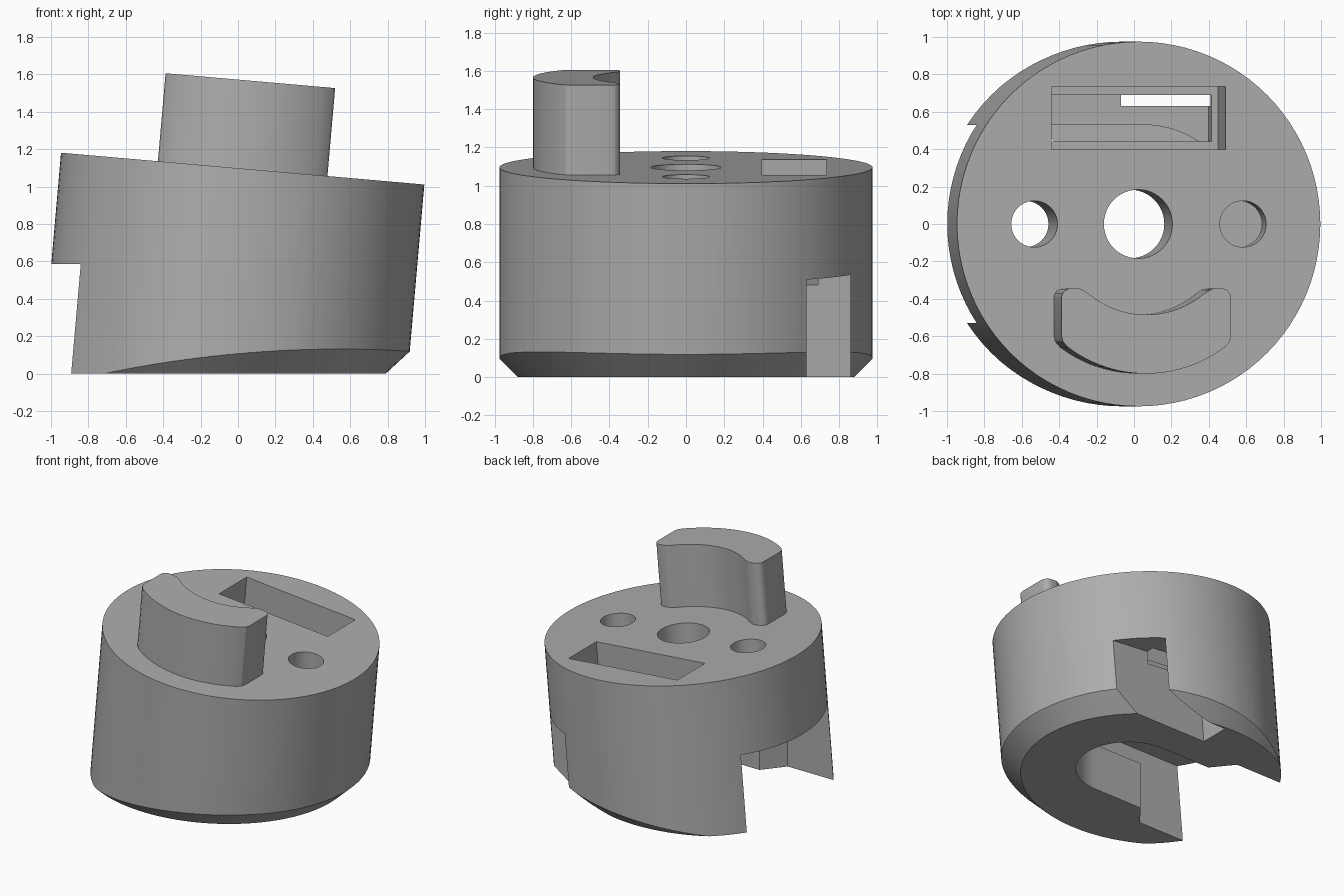
import bpy, bmesh
from math import radians, sin, cos, pi
from mathutils import Matrix

cube = bpy.data.objects.get("Cube")
if cube:
    bpy.data.objects.remove(cube, do_unlink=True)

grey = bpy.data.materials.new("plain_grey")
grey.use_nodes = True
COLOUR = (0.42, 0.42, 0.42, 1)
grey.diffuse_color = COLOUR
grey.node_tree.nodes["Principled BSDF"].inputs["Base Color"].default_value = COLOUR

# Frame of the tilted top face; its local z = 0 is the top plane
TILT = Matrix.Translation((0.025, 0, 1.096)) @ Matrix.Rotation(radians(5), 4, 'Y')
LEVEL = Matrix.Identity(4)


def arc(cx, cy, rx, ry, a0, a1, n):
    """Points on an ellipse from angle a0 to a1 in degrees."""
    return [(cx + rx * cos(radians(a0 + (a1 - a0) * i / n)),
             cy + ry * sin(radians(a0 + (a1 - a0) * i / n))) for i in range(n + 1)]


def circle(cx, cy, rx, ry=None, n=96):
    return arc(cx, cy, rx, ry or rx, 0, 360, n)[:-1]


def rect(x0, x1, y0, y1):
    return [(x0, y0), (x1, y0), (x1, y1), (x0, y1)]


def prism(name, outline, z0, z1, frame, top=None):
    """Solid between an outline at z0 and the same (or another) outline at z1."""
    bm = bmesh.new()
    low = [bm.verts.new((x, y, z0)) for x, y in outline]
    high = [bm.verts.new((x, y, z1)) for x, y in (top or outline)]
    bm.faces.new(low[::-1])
    bm.faces.new(high)
    for i in range(len(low)):
        j = (i + 1) % len(low)
        bm.faces.new((low[i], low[j], high[j], high[i]))
    bmesh.ops.recalc_face_normals(bm, faces=bm.faces)
    bm.transform(frame)
    mesh = bpy.data.meshes.new(name)
    bm.to_mesh(mesh)
    bm.free()
    obj = bpy.data.objects.new(name, mesh)
    bpy.context.collection.objects.link(obj)
    mesh.materials.append(grey)
    return obj


def activate(obj):
    bpy.ops.object.select_all(action='DESELECT')
    obj.select_set(True)
    bpy.context.view_layer.objects.active = obj


def combine(target, tool, operation):
    mod = target.modifiers.new("cut", 'BOOLEAN')
    mod.operation, mod.object, mod.solver = operation, tool, 'EXACT'
    activate(target)
    bpy.ops.object.modifier_apply(modifier=mod.name)
    bpy.data.objects.remove(tool, do_unlink=True)


# Tilted drum, trimmed level at the base with a fading chamfer
body = prism("body", circle(0, 0, 0.975), -1.4, 0, TILT)
trim = prism("base_trim", circle(-0.18, 0, 0.97, 0.88), 0, 1.5, LEVEL,
             circle(-0.18, 0, 2.59, 2.38))
combine(body, trim, 'INTERSECT')

# T-shaped slot in the underside: lipped opening and wider cavity above
lip = [(-1.3, -0.53), (-0.5, -0.53), (-0.37, -0.37)]
lip += arc(0.05, 0, 0.37, 0.37, -90, 90, 32)
lip += [(x, -y) for x, y in lip[2::-1]]
cavity = [(-1.3, -0.53)] + arc(0.05, 0, 0.53, 0.53, -90, 90, 40) + [(-1.3, 0.53)]

cutters = [
    prism("slot_opening", lip, -0.2, 0.42, LEVEL),
    prism("slot_cavity", cavity, 0.36, 0.585, LEVEL),
    # Round holes in the top: centre and left go through, right is blind
    prism("centre_hole", circle(-0.003, 0, 0.184, n=48), -0.7, 0.1, TILT),
    prism("through_hole", circle(-0.56, 0, 0.124, n=40), -0.7, 0.1, TILT),
    prism("blind_hole", circle(0.56, 0, 0.124, n=40), -0.25, 0.1, TILT),
    # Stepped rectangular pocket
    prism("pocket", rect(-0.467, 0.467, 0.397, 0.735), -0.46, 0.1, TILT),
    prism("inner_pocket", rect(-0.43, 0.43, 0.44, 0.69), -0.62, -0.4, TILT),
    # Side channel below the pocket
    prism("channel", rect(-0.04, 1.3, 0.63, 0.86), -1.4, -0.524, TILT),
]
for tool in cutters:
    combine(body, tool, 'DIFFERENCE')

# Crescent key standing on the top
half = arc(0, -0.1, 0.7, 0.7, -90, -53, 12)
half += [(0.447, -0.63), (0.455, -0.6)]
half += arc(0.405, -0.395, 0.05, 0.05, 0, 90, 6)
half += arc(0.37, -0.405, 0.06, 0.06, 90, 130, 4)
half += arc(0, -0.005, 0.48, 0.48, -51, -90, 12)
key = prism("crescent_key", half + [(-x, y) for x, y in half[-2:0:-1]],
            -0.02, 0.472, TILT)

for obj in (body, key):
    activate(obj)
    bpy.ops.object.shade_smooth_by_angle(angle=radians(25))
